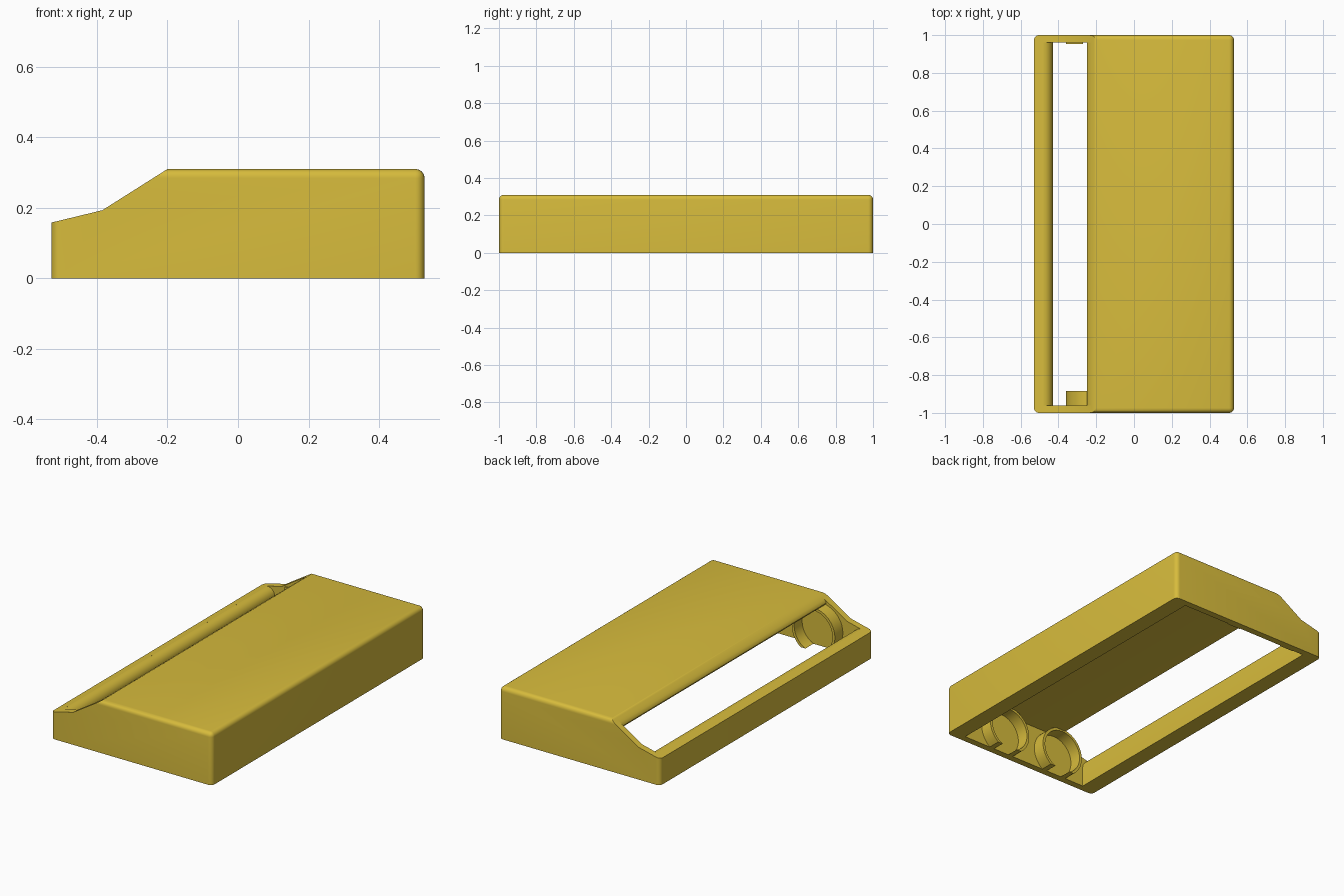
import bpy, bmesh
from math import sin, cos, asin, pi, radians

if "Cube" in bpy.data.objects:
    bpy.data.objects.remove(bpy.data.objects["Cube"])

gold = bpy.data.materials.new("gold_plastic")
gold.diffuse_color = (0.68, 0.50, 0.045, 1)
gold.use_nodes = True
gold.node_tree.nodes["Principled BSDF"].inputs["Base Color"].default_value = gold.diffuse_color


def prism(name, pts, y0, y1):
    """Extrude an (x, z) outline along y."""
    bm = bmesh.new()
    face = bm.faces.new([bm.verts.new((x, y0, z)) for x, z in pts])
    ext = bmesh.ops.extrude_face_region(bm, geom=[face])
    moved = [g for g in ext["geom"] if isinstance(g, bmesh.types.BMVert)]
    bmesh.ops.translate(bm, verts=moved, vec=(0, y1 - y0, 0))
    bmesh.ops.recalc_face_normals(bm, faces=bm.faces)
    mesh = bpy.data.meshes.new(name)
    bm.to_mesh(mesh)
    bm.free()
    ob = bpy.data.objects.new(name, mesh)
    bpy.context.collection.objects.link(ob)
    mesh.materials.append(gold)
    return ob


def activate(ob):
    bpy.ops.object.select_all(action='DESELECT')
    ob.select_set(True)
    bpy.context.view_layer.objects.active = ob


def cut(ob, cutter):
    mod = ob.modifiers.new("cut", 'BOOLEAN')
    mod.operation, mod.solver, mod.object = 'DIFFERENCE', 'EXACT', cutter
    activate(ob)
    bpy.ops.object.modifier_apply(modifier=mod.name)
    bpy.data.objects.remove(cutter)


# Case: block with every edge rounded except around the open bottom
W, H = 0.529, 0.31
case = prism("case_shell", [(-W, 0), (W, 0), (W, H), (-W, H)], -1, 1)
bm = bmesh.new()
bm.from_mesh(case.data)
edges = [e for e in bm.edges if max(v.co.z for v in e.verts) > 0.1]
bmesh.ops.bevel(bm, geom=edges, offset=0.026, segments=6, profile=0.5, affect='EDGES')
bm.to_mesh(case.data)
bm.free()

# Sloped front of the case
cut(case, prism("slope_cutter", [(-0.6, 0.141), (-0.385, 0.193), (-0.2, H),
                                 (-0.168, 0.33), (-0.168, 0.4), (-0.6, 0.4)], -1.1, 1.1))

# Hollow inside: rounded lip on the low wall and rounded edge on the top plate
lip = [(-0.48 + 0.05 * sin(i * pi / 16), 0.12 + 0.05 * cos(i * pi / 16)) for i in range(9)]
plate_edge = [(-0.235, 0.25), (-0.246, 0.255), (-0.25, 0.264), (-0.247, 0.274),
              (-0.238, 0.284), (-0.225, 0.2942), (-0.2, 0.32)]
cut(case, prism("cavity_cutter", lip + [(-0.43, -0.1), (0.43, -0.1), (0.43, 0.25)]
                + plate_edge + [(-0.48, 0.32)], -0.96, 0.96))
activate(case)
bpy.ops.object.shade_smooth_by_angle(angle=radians(40))


def ring_arc(cx, r, n=40, cz=0.115):
    """Circle points, left open where the circle drops below z = 0."""
    a = asin(-cz / r) + 0.001
    return [(cx + r * cos(a + (pi - 2 * a) * i / n),
             cz + r * sin(a + (pi - 2 * a) * i / n)) for i in range(n + 1)]


# Two round holders on one end wall, two flat contact pads on the other
for i, cx in enumerate((-0.218, 0.167), 1):
    ring = prism(f"holder_ring_{i}", ring_arc(cx, 0.142) + ring_arc(cx, 0.126)[::-1],
                 -0.97, -0.885)
    activate(ring)
    bpy.ops.object.shade_smooth_by_angle(angle=radians(30))
    px = cx - 0.097
    prism(f"contact_pad_{i}", [(px - 0.045, 0.002), (px + 0.045, 0.002),
                               (px + 0.045, 0.2), (px - 0.045, 0.2)], 0.952, 0.97)
